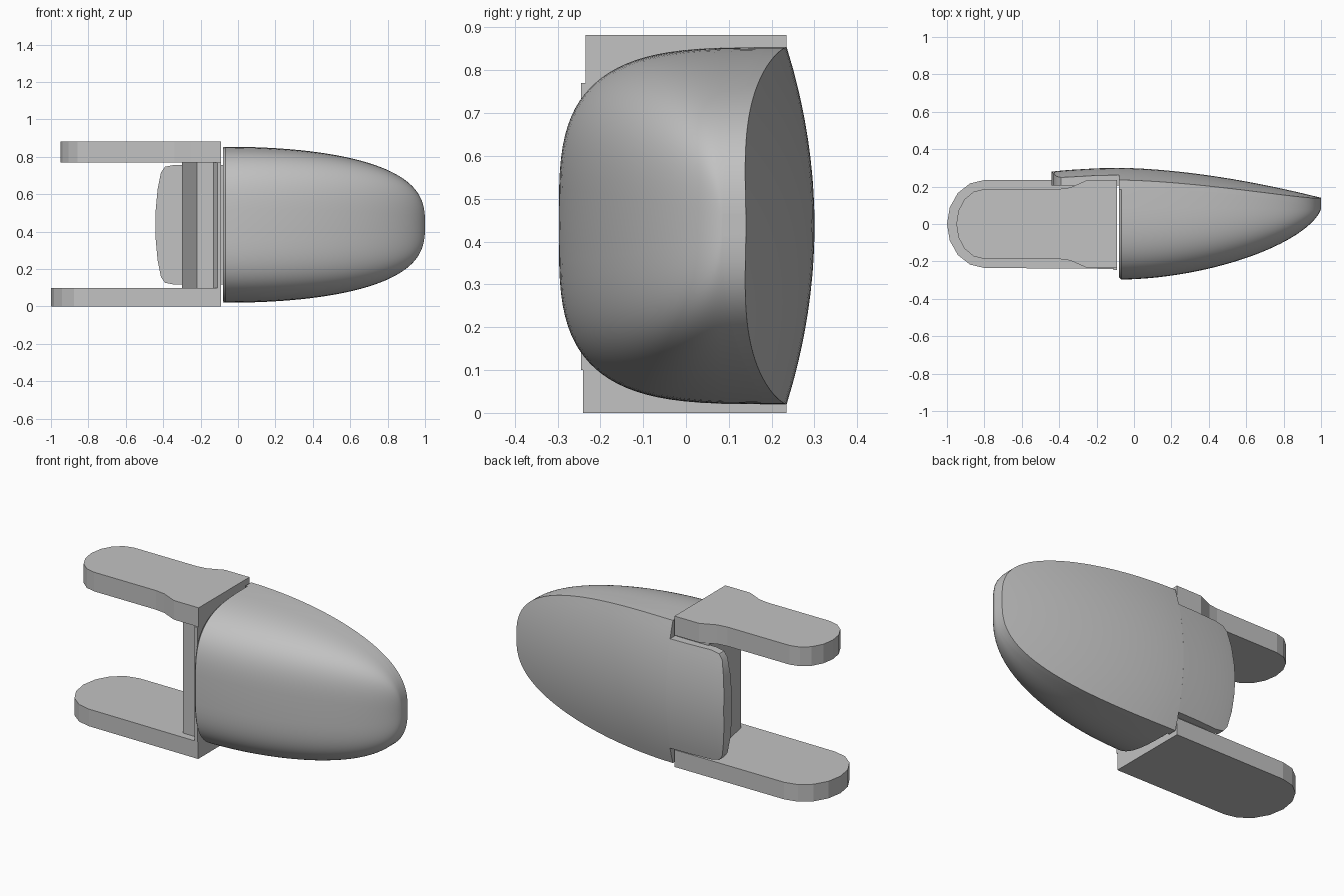
import bpy, bmesh, math

cube = bpy.data.objects.get("Cube")
if cube:
    bpy.data.objects.remove(cube, do_unlink=True)

grey = bpy.data.materials.new("neutral grey")
grey.use_nodes = True
grey.diffuse_color = (0.54, 0.54, 0.54, 1)
grey.node_tree.nodes["Principled BSDF"].inputs["Base Color"].default_value = grey.diffuse_color

MID = 0.437      # height of the centre line
START = -0.08    # where the shell begins
LENGTH = 1.08


def finish(name, bm, smooth=None):
    bmesh.ops.remove_doubles(bm, verts=bm.verts, dist=0.0005)
    bmesh.ops.recalc_face_normals(bm, faces=bm.faces)
    mesh = bpy.data.meshes.new(name)
    bm.to_mesh(mesh)
    bm.free()
    obj = bpy.data.objects.new(name, mesh)
    bpy.context.collection.objects.link(obj)
    mesh.materials.append(grey)
    if smooth:
        bpy.ops.object.select_all(action='DESELECT')
        obj.select_set(True)
        bpy.context.view_layer.objects.active = obj
        bpy.ops.object.shade_smooth_by_angle(angle=math.radians(smooth))
    return obj


def loft(name, rings, smooth):
    """Skin closed rings of equal length and cap both ends."""
    bm = bmesh.new()
    rows = [[bm.verts.new(p) for p in ring] for ring in rings]
    n = len(rows[0])
    for a, b in zip(rows, rows[1:]):
        for i in range(n):
            j = (i + 1) % n
            bm.faces.new((a[i], a[j], b[j], b[i]))
    bm.faces.new(rows[0])
    bm.faces.new(rows[-1])
    return finish(name, bm, smooth)


def prism(name, outline, z0, z1):
    bm = bmesh.new()
    face = bm.faces.new([bm.verts.new((x, y, z0)) for x, y in outline])
    top = bmesh.ops.extrude_face_region(bm, geom=[face])["geom"]
    bmesh.ops.translate(bm, vec=(0, 0, z1 - z0),
                        verts=[v for v in top if isinstance(v, bmesh.types.BMVert)])
    return finish(name, bm)


# Curves shared by the shell and the back plate
def along(x):
    return min(1, max(0, (x - START) / LENGTH))


def half_height(x):
    return 0.417 * (1 - along(x) ** 2.2) ** 0.35


def seam(x):
    return 0.185 - 0.1 * along(x) ** 2.5


def depth(x):
    return 0.482 * (1 - along(x) ** 1.95) ** 0.7


def back(x, dz):
    bow = 0.02 * (min(0, x - START) / 0.36) ** 2
    return 0.3 - 0.16 * along(x) ** 1.7 - bow - 0.065 * (dz / 0.417) ** 2


STEPS = 32
stations = [START + LENGTH * math.sin(math.pi / 2 * i / STEPS) for i in range(STEPS)]
stations.append(START + LENGTH * 0.9998)


# Domed front shell, a rounded-box section tapering to the nose
def shell_ring(x, shrink=1.0):
    ring = []
    for i in range(49):
        a = math.pi * i / 48
        c, s = math.cos(a), max(0, math.sin(a))
        z = math.copysign(abs(c) ** 0.57, c) * half_height(x) * shrink
        y = seam(x) - depth(x) * shrink * s ** 0.57
        # sides lean inward slightly towards the front
        ring.append((x, y, MID + z * (1 - 0.03 * s)))
    return ring


lip = shell_ring(START, 0.975)
loft("front_shell", [lip] + [shell_ring(x) for x in [START + 0.012] + stations[1:]], 40)


# Bowed back plate, and the narrower tab that continues it
def plate_ring(x, h, front):
    spans = [h * (2 * i / 16 - 1) for i in range(17)]
    rear = [(x, back(x, d), MID + d) for d in spans]
    face = [(x, front, MID + d) for d in reversed(spans)]
    return rear + face


loft("back_plate", [plate_ring(x, half_height(x), seam(x)) for x in stations], 30)

tab = [(-0.44, 0.08), (-0.43, 0.19), (-0.412, 0.28), (-0.39, 0.31),
       (-0.34, 0.32), (-0.2, 0.32), (START, 0.32)]
loft("back_tab", [plate_ring(x, h, 0.205) for x, h in tab], 30)


# Two flat arms with rounded ends
def rounded_end(tip, width, shoulder):
    pts = []
    for i in range(9):
        a = math.pi / 2 + math.pi * i / 8
        pts.append((shoulder + (shoulder - tip) * math.cos(a), width * math.sin(a)))
    return pts


ROOT = -0.09
lower = [(ROOT, 0.235)] + rounded_end(-1, 0.235, -0.8) + [(ROOT, -0.24)]
prism("lower_arm", lower, 0, 0.1)

flare = [(ROOT, 0.235), (-0.25, 0.235), (-0.34, 0.195), (-0.4, 0.187)]
upper = flare + rounded_end(-0.95, 0.187, -0.8) + [(x, -y) for x, y in reversed(flare)]
prism("upper_arm", upper, 0.77, 0.882)

# Wall joining the arms, with a slanted side and a raised edge beside the shell
wall = [(ROOT, -0.245), (-0.11, -0.245), (-0.13, -0.195), (-0.22, -0.195),
        (-0.3, 0.215), (ROOT, 0.215)]
prism("joining_wall", wall, 0.1, 0.77)
